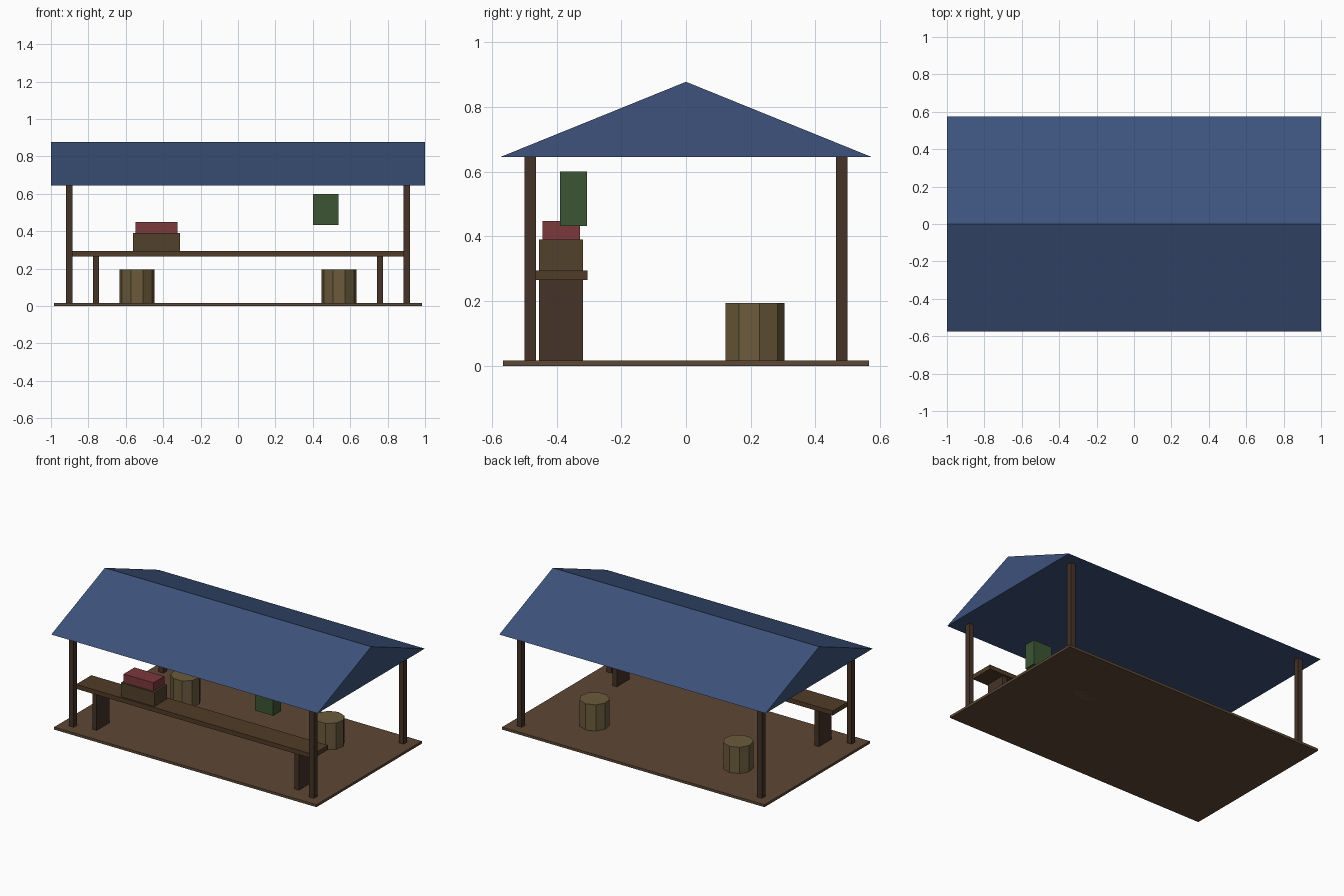
import bpy, bmesh
from mathutils import Matrix

if "Cube" in bpy.data.objects:
    bpy.data.objects.remove(bpy.data.objects["Cube"])


def material(name, rgb):
    m = bpy.data.materials.new(name)
    m.diffuse_color = (*rgb, 1)
    m.use_nodes = True
    m.node_tree.nodes["Principled BSDF"].inputs["Base Color"].default_value = m.diffuse_color
    return m


FLOOR = material("floor_wood", (0.11, 0.065, 0.035))
DARK = material("dark_wood", (0.06, 0.033, 0.021))
PLANK = material("counter_wood", (0.08, 0.045, 0.021))
BARREL = material("barrel_wood", (0.15, 0.105, 0.045))
CRATE = material("crate_wood", (0.085, 0.052, 0.024))
BLUE = material("blue_cloth", (0.047, 0.085, 0.2))
RED = material("red_cloth", (0.2, 0.04, 0.045))
GREEN = material("green_cloth", (0.045, 0.09, 0.033))


def finish(name, bm, mat):
    bmesh.ops.recalc_face_normals(bm, faces=bm.faces)
    me = bpy.data.meshes.new(name)
    bm.to_mesh(me)
    bm.free()
    me.materials.append(mat)
    ob = bpy.data.objects.new(name, me)
    bpy.context.collection.objects.link(ob)
    return ob


def box(name, x, y, z, mat):
    """Box from (min, max) ranges on each axis."""
    bm = bmesh.new()
    size = [b - a for a, b in (x, y, z)]
    mid = [(a + b) / 2 for a, b in (x, y, z)]
    bmesh.ops.create_cube(bm, size=1, matrix=Matrix.Translation(mid) @ Matrix.Diagonal((*size, 1)))
    return finish(name, bm, mat)


def around(c, width):
    return (c - width / 2, c + width / 2)


# platform
box("floor", (-0.985, 0.985), (-0.565, 0.565), (0, 0.017), FLOOR)

# solid gable roof, triangle swept along x
bm = bmesh.new()
tri = bm.faces.new([bm.verts.new((-1, y, z)) for y, z in ((-0.575, 0.645), (0.575, 0.645), (0, 0.878))])
ext = bmesh.ops.extrude_face_region(bm, geom=[tri])
bmesh.ops.translate(bm, vec=(2, 0, 0), verts=[v for v in ext["geom"] if isinstance(v, bmesh.types.BMVert)])
finish("roof", bm, BLUE)

for side, sx in (("left", -1), ("right", 1)):
    # corner posts
    for end, sy in (("front", -1), ("back", 1)):
        box(f"{end}_{side}_post", around(0.902 * sx, 0.035), around(0.481 * sy, 0.036), (0, 0.646), DARK)
    # counter legs
    box(f"counter_leg_{side}", around(0.759 * sx, 0.033), (-0.455, -0.318), (0.005, 0.266), DARK)
    # nine-sided barrels
    bm = bmesh.new()
    bmesh.ops.create_cone(bm, cap_ends=True, segments=9, radius1=0.094, radius2=0.094, depth=0.195,
                          matrix=Matrix.Translation((0.54 * sx, 0.211, 0.0975)))
    finish(f"barrel_{side}", bm, BARREL)

# counter and goods
box("counter_top", (-0.889, 0.889), (-0.467, -0.304), (0.265, 0.295), PLANK)
box("crate", (-0.561, -0.31), (-0.455, -0.318), (0.295, 0.39), CRATE)
box("folded_cloth", (-0.548, -0.324), (-0.444, -0.328), (0.39, 0.448), RED)
box("hanging_cloth", (0.4, 0.537), (-0.389, -0.306), (0.433, 0.6), GREEN)
